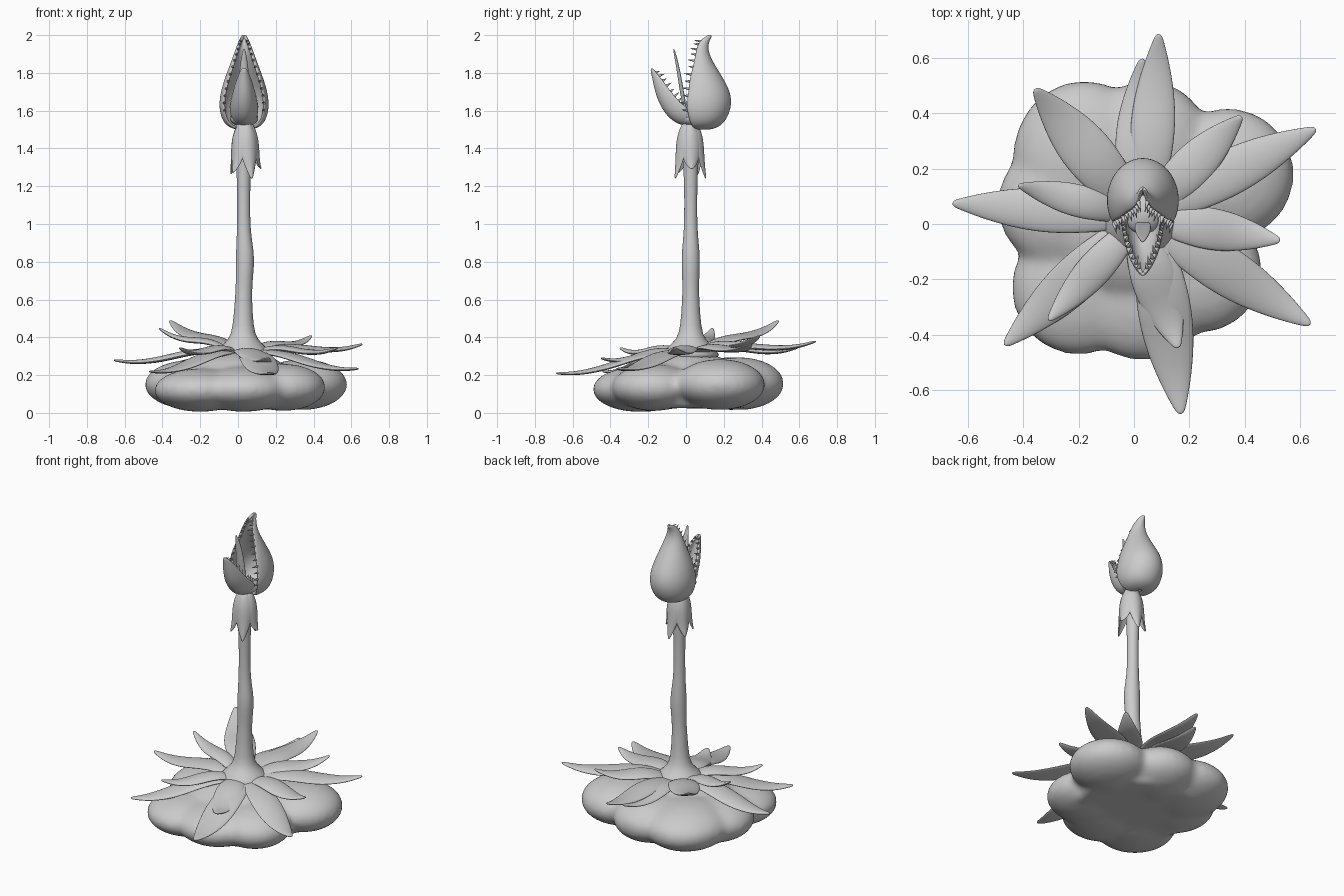
import bpy, bmesh, math
from mathutils import Vector, Matrix

if "Cube" in bpy.data.objects:
    bpy.data.objects.remove(bpy.data.objects["Cube"])

CX, CY = 0.027, 0.025          # stem axis
HX = 0.032                     # head axis


def finish(name, bm, solid=0.0, sub=0):
    bmesh.ops.recalc_face_normals(bm, faces=bm.faces)
    for f in bm.faces:
        f.smooth = True
    me = bpy.data.meshes.new(name)
    bm.to_mesh(me)
    bm.free()
    ob = bpy.data.objects.new(name, me)
    bpy.context.collection.objects.link(ob)
    if solid:
        m = ob.modifiers.new("thickness", 'SOLIDIFY')
        m.thickness = solid
        m.offset = 0
    if sub:
        m = ob.modifiers.new("smooth", 'SUBSURF')
        m.levels = m.render_levels = sub
    return ob


def grid(bm, rows, closed=False):
    vs = [[bm.verts.new(p) for p in r] for r in rows]
    n = len(vs[0])
    for a, b in zip(vs, vs[1:]):
        for i in range(n if closed else n - 1):
            j = (i + 1) % n
            bm.faces.new((a[i], a[j], b[j], b[i]))
    return vs


def blade(name, ang, path, widths, cup, thick, centre=(CX, CY)):
    """Lens-section leaf along a radial (r, z) path; cup lifts its edges along the normal."""
    d = Vector((math.cos(ang), math.sin(ang), 0))
    side = Vector((-d.y, d.x, 0))
    c = Vector((centre[0], centre[1], 0))
    wmax = max(widths)
    rows = []
    for i, ((r, z), w) in enumerate(zip(path, widths)):
        a, b = path[max(i - 1, 0)], path[min(i + 1, len(path) - 1)]
        t = Vector((b[0] - a[0], b[1] - a[1])).normalized()
        row = []
        h = thick * (0.25 + 0.75 * w / wmax) / 2
        for u, s in ((-1, 0), (-.6, .8), (0, 1), (.6, .8), (1, 0), (.6, -.8), (0, -1), (-.6, -.8)):
            k = cup * u * u * w + h * s
            row.append(c + d * (r - t.y * k) + side * (u * w) + Vector((0, 0, z + t.x * k)))
        rows.append(row)
    bm = bmesh.new()
    vs = grid(bm, rows, True)
    bm.faces.new(vs[0])
    bm.faces.new(vs[-1])
    return finish(name, bm, 0, 2)


# Lumpy mound: merged ellipsoids around a flat core
bm = bmesh.new()
for x, y, z, rx, ry, rz in [
        (-.18, .24, .155, .26, .28, .14), (.05, .28, .155, .23, .24, .14),
        (.34, .18, .15, .24, .24, .135), (.24, -.17, .135, .225, .225, .125),
        (.03, -.25, .125, .25, .245, .12), (-.20, -.23, .12, .245, .245, .115),
        (0, 0, .18, .28, .28, .15), (-.25, .07, .15, .245, .24, .13)]:
    bmesh.ops.create_icosphere(bm, subdivisions=4, radius=1, matrix=Matrix.LocRotScale(
        Vector((x, y, z)), None, Vector((rx, ry, rz))))
bmesh.ops.create_cone(bm, cap_ends=True, segments=48, radius1=.36, radius2=.36, depth=.19,
                      matrix=Matrix.Translation((.02, .01, .12)))
mound = finish("mound", bm)
m = mound.modifiers.new("merge", 'REMESH')
m.mode = 'VOXEL'
m.voxel_size = 0.018
m.use_smooth_shade = True
m = mound.modifiers.new("soften", 'SMOOTH')
m.factor = 0.5
m.iterations = 14

# Stem with flared foot
bm = bmesh.new()
prof = [(.19, .27, 0), (.13, .345, 0), (.075, .39, 0), (.056, .45, 0), (.046, .60, .002),
        (.044, .68, .005), (.050, .78, .010), (.048, .86, .010), (.036, .96, .003),
        (.034, 1.12, .003), (.038, 1.3, .003), (.05, 1.42, .003), (.045, 1.52, .003),
        (.03, 1.56, .003)]
rows = grid(bm, [[(CX + o + r * math.cos(k * math.pi / 8), CY + r * math.sin(k * math.pi / 8), z)
                  for k in range(16)] for r, z, o in prof], True)
bm.faces.new(rows[0])
bm.faces.new(rows[-1])
finish("stem", bm, 0, 1)

# Base leaves: tip x, y, z, half width, sideways shift of the root
leaves = [(.09, .69, .38, .095, .02), (.03, .60, .35, .095, -.03), (-.36, .49, .49, .11, 0),
          (-.66, .075, .28, .095, 0), (-.42, .14, .45, .07, 0), (-.47, -.44, .22, .10, 0),
          (-.31, -.35, .345, .075, 0), (.17, -.69, .21, .115, .03), (.16, -.45, .29, .10, -.03),
          (.64, -.365, .235, .105, 0), (.53, -.06, .345, .09, 0), (.66, .345, .365, .10, 0),
          (.39, .39, .41, .09, 0)]
for i, (x, y, zt, w, sx) in enumerate(leaves):
    dx, dy = x - CX - sx, y - CY
    R = math.hypot(dx, dy)
    path = []
    for s in (0, .2, .4, .6, .8, .93, 1):
        path.append((.06 + (R - .06) * s,
                     .32 + (zt - .32) * s + .022 * math.sin(2 * math.pi * s)))
    blade(f"leaf_{i + 1}", math.atan2(dy, dx), path,
          [w * k for k in (.6, .85, 1.0, .92, .6, .3, .12)], -.1, .036, (CX + sx, CY))

# Hanging sepals below the head
for i in range(5):
    a = math.radians(-65 + 72 * i)
    zt = (1.235, 1.29, 1.235, 1.26, 1.27)[i]
    blade(f"sepal_{i + 1}", a,
          [(.03, 1.54), (.05, 1.51), (.067, 1.45), (.072, 1.38), (.076, 1.32), (.088, zt)],
          [.025, .042, .06, .058, .04, .006], -.5, .018, (.037, .02))


def jaw(name, secs, arc, teeth, size):
    """Shell from sections (outer y, z, centre y, z, half width), teeth on its rim."""
    T = math.radians(arc)

    def point(s, t):
        oy, oz, cy, cz, w = s
        return Vector((HX + w * math.sin(t), cy + (oy - cy) * math.cos(t),
                       cz + (oz - cz) * math.cos(t)))
    bm = bmesh.new()
    grid(bm, [[point(s, T * k / 8) for k in range(-8, 9)] for s in secs])
    finish(name, bm, .016, 2)
    bm = bmesh.new()
    first, last, n = teeth
    for k in range(n):
        f = first + (last - first) * k / (n - 1)
        i = min(int(f), len(secs) - 2)
        s = [a + (b - a) * (f - i) for a, b in zip(secs[i], secs[i + 1])]
        d = Vector((0, s[2] - s[0], s[3] - s[1])).normalized()
        L = size * (1.15 if k % 2 else .8)
        for sg in (-1, 1):
            dd = (d + Vector((-sg * .25, 0, .1))).normalized()
            mat = Matrix.Translation(point(s, sg * T) + dd * L * .4) @ \
                dd.to_track_quat('Z', 'Y').to_matrix().to_4x4()
            bmesh.ops.create_cone(bm, cap_ends=True, segments=8, radius1=.008,
                                  radius2=.0008, depth=L, matrix=mat)
    finish(name + "_teeth", bm)


# Hooded back jaw
jaw("upper_jaw", [(.10, 1.503, .08, 1.503, .01), (.17, 1.515, .08, 1.515, .08),
                  (.212, 1.56, .085, 1.56, .115), (.237, 1.63, .085, 1.63, .127),
                  (.228, 1.70, .09, 1.70, .117), (.19, 1.77, .08, 1.77, .095),
                  (.145, 1.84, .078, 1.84, .068), (.113, 1.90, .073, 1.90, .046),
                  (.110, 1.95, .08, 1.95, .028), (.12, 1.98, .10, 1.98, .014),
                  (.133, 2.0, .128, 2.0, .003)], 124, (2.6, 8.6, 12), .036)

# Spoon shaped front jaw
jaw("lower_jaw", [(.06, 1.515, .06, 1.55, .045), (.0, 1.525, .03, 1.59, .066),
                  (-.05, 1.54, .0, 1.62, .070), (-.10, 1.58, -.035, 1.65, .064),
                  (-.143, 1.655, -.075, 1.695, .054), (-.163, 1.73, -.115, 1.75, .038),
                  (-.174, 1.79, -.15, 1.795, .02), (-.183, 1.825, -.178, 1.825, .004)],
    90, (2, 6.3, 9), .03)

# Throat closing the gap between the jaws
bm = bmesh.new()
bmesh.ops.create_uvsphere(bm, u_segments=24, v_segments=16, radius=1, matrix=Matrix.LocRotScale(
    Vector((HX, .04, 1.56)), None, Vector((.075, .075, .045))))
finish("throat", bm)

# Tongue
blade("tongue", -math.pi / 2,
      [(.0, 1.56), (.012, 1.64), (.025, 1.71), (.037, 1.79), (.052, 1.87), (.066, 1.93)],
      [.03, .033, .034, .03, .02, .005], .3, .022, (HX, 0))
